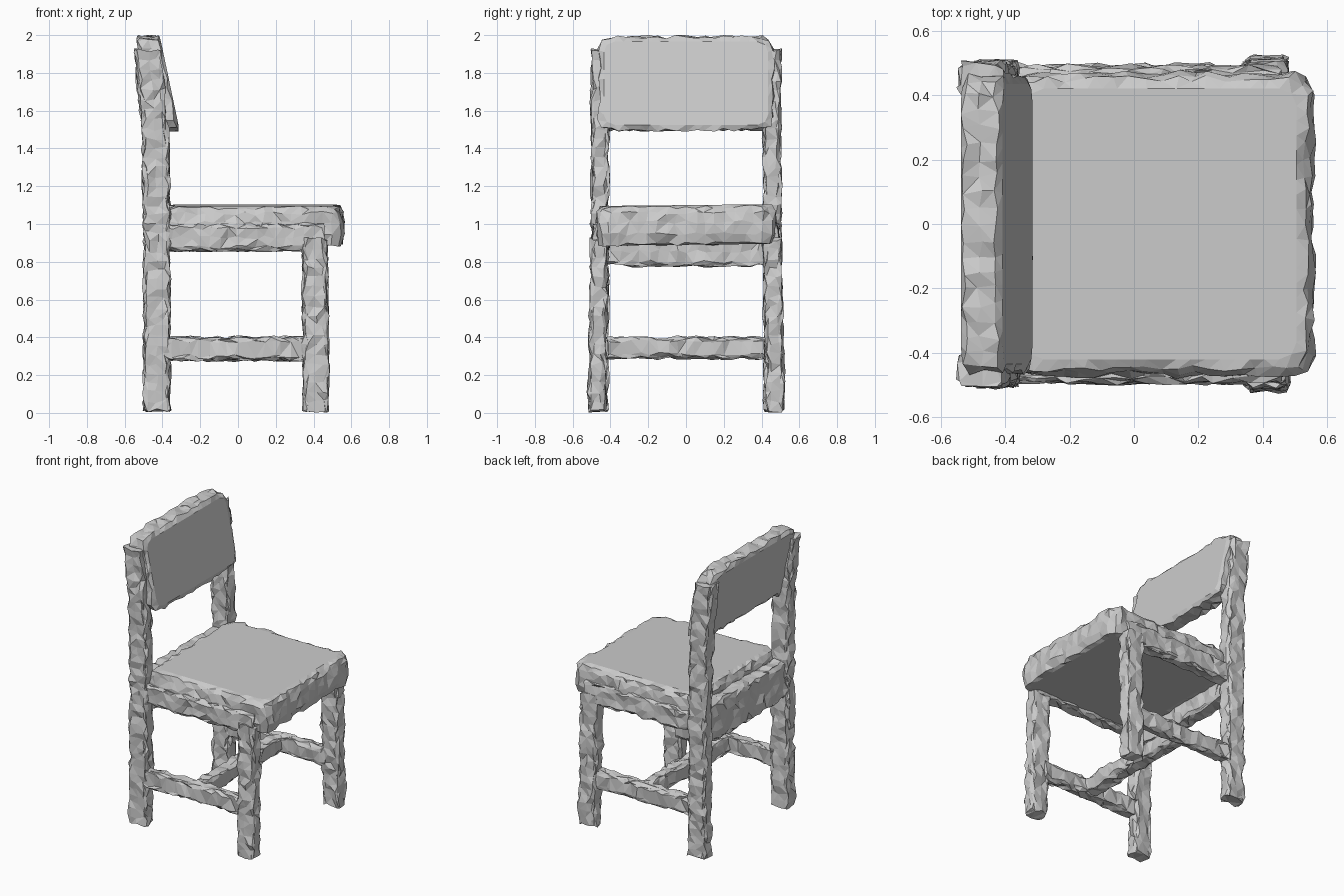
import bpy, bmesh, math, random
from mathutils import Vector

if "Cube" in bpy.data.objects:
    bpy.data.objects.remove(bpy.data.objects["Cube"])

random.seed(4)


def loft(name, rings, jitter=0.011, calm_caps=False):
    """Skin a stack of equal-length rings, with a rough faceted surface."""
    bm = bmesh.new()
    loops = []
    for i, ring in enumerate(rings):
        j = 0 if calm_caps and i in (0, len(rings) - 1) else jitter
        loops.append([bm.verts.new(p + Vector([random.uniform(-j, j) for _ in range(3)]))
                      for p in ring])
    n = len(loops[0])
    for a, b in zip(loops, loops[1:]):
        for k in range(n):
            bm.faces.new((a[k], a[(k + 1) % n], b[(k + 1) % n], b[k]))
    bm.faces.new(loops[0])
    bm.faces.new(loops[-1])
    bmesh.ops.recalc_face_normals(bm, faces=bm.faces[:])
    bmesh.ops.triangulate(bm, faces=bm.faces[:])
    mesh = bpy.data.meshes.new(name)
    bm.to_mesh(mesh)
    bm.free()
    obj = bpy.data.objects.new(name, mesh)
    bpy.context.collection.objects.link(obj)
    return obj


def rounded_rect(w, h, r, step, inset=0.0):
    """Rounded rectangle sampled about every step, then shrunk by inset."""
    corners = [(1, 1, 0), (-1, 1, 90), (-1, -1, 180), (1, -1, 270)]
    arc = []
    for sx, sy, a0 in corners:
        for a in (0, 45, 90):
            t = math.radians(a0 + a)
            arc.append(Vector((sx * (w / 2 - r) + r * math.cos(t),
                               sy * (h / 2 - r) + r * math.sin(t))))
    pts = []
    for a, b in zip(arc, arc[1:] + arc[:1]):
        m = max(1, round((b - a).length / step))
        pts += [a.lerp(b, i / m) for i in range(m)]
    return [Vector((p.x * (1 - 2 * inset / w), p.y * (1 - 2 * inset / h))) for p in pts]


def bar(name, path, w, h, u, v):
    """Rough bar along a path; w and h are its sizes along axes u and v."""
    path, u, v = [Vector(p) for p in path], Vector(u), Vector(v)
    centres = [path[0]]
    for a, b in zip(path, path[1:]):
        m = max(1, round((b - a).length / 0.05))
        centres += [a.lerp(b, i / m) for i in range(1, m + 1)]
    section = rounded_rect(w, h, 0.02, 0.06)
    return loft(name, [[c + u * p.x + v * p.y for p in section] for c in centres])


X, Y, Z = (1, 0, 0), (0, 1, 0), (0, 0, 1)

for side, s in (("near", -1), ("far", 1)):
    # back post leaning backwards above the seat
    bar("back_post_" + side, [(-0.43, s * 0.46, 0.012), (-0.43, s * 0.455, 1.1),
                              (-0.44, s * 0.455, 1.5), (-0.48, s * 0.455, 1.92)],
        0.135, 0.09, X, Y)
    # front leg, splayed a little at the foot
    bar("front_leg_" + side, [(0.415, s * 0.475, 0.012), (0.405, s * 0.455, 0.92)],
        0.13, 0.09, X, Y)
    # side stretcher and side seat rail
    bar("side_stretcher_" + side, [(-0.40, s * 0.455, 0.34), (0.38, s * 0.455, 0.34)],
        0.075, 0.12, Y, Z)
    bar("side_rail_" + side, [(-0.40, s * 0.45, 0.93), (0.45, s * 0.45, 0.93)],
        0.08, 0.14, Y, Z)

# middle stretcher joining the two side stretchers, and back seat rail
bar("middle_stretcher", [(0, -0.44, 0.345), (0, 0.44, 0.345)], 0.09, 0.11, X, Z)
bar("back_rail", [(-0.43, -0.44, 0.91), (-0.43, 0.44, 0.91)], 0.10, 0.26, X, Z)

# seat cushion slab
seat_rings = []
for z, inset in ((0.89, 0.04), (0.895, 0.01), (0.95, 0.0), (1.01, 0.0),
                 (1.06, 0.005), (1.09, 0.02), (1.10, 0.05)):
    outline = rounded_rect(0.94, 0.94, 0.06, 0.05, inset)
    seat_rings.append([Vector((0.085 + p.x, p.y, z + 0.01 * p.y)) for p in outline])
loft("seat", seat_rings, calm_caps=True)

# tilted backrest panel
panel_rings = []
for depth, inset in ((0.0, 0.025), (0.015, 0.0), (0.065, 0.0), (0.115, 0.0), (0.13, 0.025)):
    outline = rounded_rect(0.92, 0.49, 0.06, 0.05, inset)
    panel_rings.append([Vector((-0.31 - depth - 0.21 * (p.y + 0.245), p.x, 1.745 + p.y))
                        for p in outline])
loft("backrest", panel_rings, calm_caps=True)
